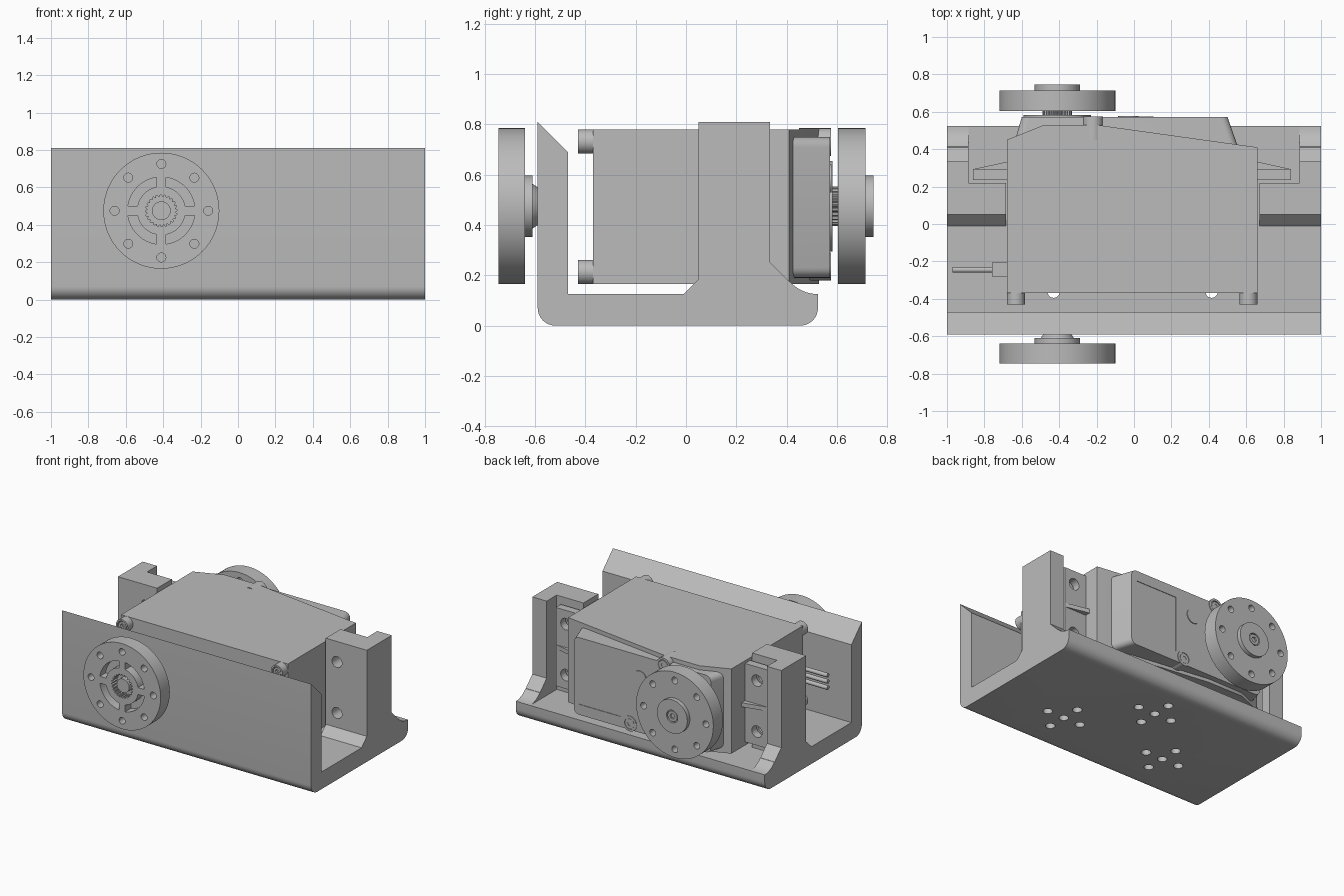
import bpy, bmesh, math
from mathutils import Vector

cube = bpy.data.objects.get("Cube")
if cube:
    bpy.data.objects.remove(cube, do_unlink=True)

grey = bpy.data.materials.new("plain grey")
grey.use_nodes = True
grey.diffuse_color = (0.5, 0.5, 0.5, 1)
grey.node_tree.nodes["Principled BSDF"].inputs["Base Color"].default_value = grey.diffuse_color
parts = []


def arc(cx, cy, r, start, end, n=8):
    angles = [math.radians(start + (end - start) * i / n) for i in range(n + 1)]
    return [(cx + r * math.cos(a), cy + r * math.sin(a)) for a in angles]


def circle(cx, cy, r, n=40):
    return arc(cx, cy, r, 0, 360, n)[:-1]


def rect(u0, u1, v0, v1):
    return [(u0, v0), (u1, v0), (u1, v1), (u0, v1)]


def star(cx, cy, r, depth, teeth):
    pts = []
    for i in range(teeth * 4):
        a = math.tau * i / (teeth * 4)
        rad = r if i % 4 < 2 else r - depth
        pts.append((cx + rad * math.cos(a), cy + rad * math.sin(a)))
    return pts


def prism(name, pts, axis, a, b, taper=1.0, keep=True):
    """Extrude a flat outline along an axis from a to b, scaling the far end."""
    cu = sum(p[0] for p in pts) / len(pts)
    cv = sum(p[1] for p in pts) / len(pts)

    def place(u, v, w):
        return {"X": (w, u, v), "Y": (u, w, v), "Z": (u, v, w)}[axis]

    bm = bmesh.new()
    near = [bm.verts.new(place(u, v, a)) for u, v in pts]
    far = [bm.verts.new(place(cu + (u - cu) * taper, cv + (v - cv) * taper, b)) for u, v in pts]
    bm.faces.new(near)
    bm.faces.new(far)
    for i in range(len(pts)):
        j = (i + 1) % len(pts)
        bm.faces.new((near[i], near[j], far[j], far[i]))
    bmesh.ops.recalc_face_normals(bm, faces=bm.faces)
    mesh = bpy.data.meshes.new(name)
    bm.to_mesh(mesh)
    bm.free()
    mesh.materials.append(grey)
    obj = bpy.data.objects.new(name, mesh)
    bpy.context.scene.collection.objects.link(obj)
    if keep:
        parts.append(obj)
    return obj


def cut(obj, pts, axis, a, b):
    """Subtract an extruded outline from a part."""
    tool = prism("cutter", pts, axis, a, b, keep=False)
    tool.hide_render = True
    mod = obj.modifiers.new("cut", "BOOLEAN")
    mod.operation = "DIFFERENCE"
    mod.solver = "EXACT"
    mod.object = tool
    bpy.context.view_layer.objects.active = obj
    bpy.ops.object.modifier_apply(modifier=mod.name)
    bpy.data.objects.remove(tool, do_unlink=True)


# Bracket: side outline swept across the width, opened up between the end posts
outline = [(-0.59, 0.81), (-0.47, 0.69), (-0.47, 0.125), (-0.01, 0.125), (0.05, 0.185),
           (0.05, 0.81), (0.335, 0.81), (0.335, 0.25), (0.41, 0.175)]
outline += arc(0.525, 0.275, 0.15, 222, 270)
outline += arc(0.455, 0.07, 0.07, 0, -90) + arc(-0.52, 0.07, 0.07, 270, 180)
bracket = prism("bracket", outline, "X", -1, 1)
cut(bracket, rect(-0.685, 0.67, -0.3, 0.8), "Z", 0.125, 1)
for x0, x1 in ((-0.885, -0.6), (0.6, 0.885)):
    cut(bracket, rect(x0, x1, 0.22, 0.8), "Z", 0.125, 1)
for cx, cy in ((-0.43, -0.225), (0.415, -0.225), (-0.01, 0.2)):
    for dx, dy in ((0, 0), (1, 0), (-1, 0), (0, 1), (0, -1)):
        cut(bracket, circle(cx + dx * 0.138, cy + dy * 0.138, 0.032, 20), "Z", -0.1, 0.3)
HOLE_Z = (0.29, 0.66)
for x in (-0.775, 0.76):
    for z in HOLE_Z:
        cut(bracket, circle(x, z, 0.04, 24), "Y", -0.05, 0.4)

# Motor case with a sloping rear edge
case = prism("motor_case", [(-0.68, -0.37), (0.66, -0.37), (0.66, 0.41), (-0.2, 0.53),
                            (-0.48, 0.53), (-0.68, 0.45)], "Z", 0.165, 0.78)

# Rear cover with rounded corners, a label recess and a round inset
cover = prism("rear_cover", [(-0.65, 0.4), (0.56, 0.4), (0.5, 0.572), (-0.6, 0.572)], "Z", 0.19, 0.75)
bm = bmesh.new()
bm.from_mesh(cover.data)
corners = []
for e in bm.edges:
    d = e.verts[1].co - e.verts[0].co
    if abs(d.y) > abs(d.x) and abs(d.z) < 0.001:
        corners.append(e)
bmesh.ops.bevel(bm, geom=corners, offset=0.04, segments=5, profile=0.5, affect="EDGES")
bm.to_mesh(cover.data)
bm.free()
cut(cover, rect(0.12, 0.46, 0.265, 0.675), "Y", 0.568, 0.7)
prism("round_plug", circle(-0.03, 0.585, 0.055), "Y", 0.56, 0.578)

# Cover screws with hexagonal sockets
for x, z in ((-0.22, 0.73), (0.05, 0.235)):
    boss = prism("cover_screw", circle(x, z, 0.055, 32), "Y", 0.45, 0.576)
    cut(boss, circle(x, z, 0.04, 32), "Y", 0.565, 0.7)
    head = prism("cover_screw_head", circle(x, z, 0.034, 24), "Y", 0.5, 0.574)
    cut(head, circle(x, z, 0.018, 6), "Y", 0.55, 0.7)

# Case screws at the four front corners
for x in (-0.632, 0.612):
    for z in (0.213, 0.732):
        post = prism("case_screw_post", circle(x, z, 0.048, 32), "Y", -0.43, -0.3)
        cut(post, circle(x, z, 0.036, 24), "Y", -0.5, -0.4)
        head = prism("case_screw_head", circle(x, z, 0.03, 24), "Y", -0.425, -0.38)
        cut(head, circle(x, z, 0.016, 6), "Y", -0.5, -0.405)

# Mounting ears with screw holes and a stiffening rib
for inner, outer, hole in ((-0.67, -0.86, -0.775), (0.65, 0.84, 0.76)):
    ear = prism("mounting_ear", rect(min(inner, outer), max(inner, outer), 0.19, 0.76), "Y", 0.235, 0.293)
    for z in HOLE_Z:
        cut(ear, circle(hole, z, 0.042, 24), "Y", 0.1, 0.4)
    prism("ear_rib", [(inner, 0.28), (inner, 0.335), (outer, 0.293), (outer, 0.28)], "Z", 0.46, 0.49)

# Cable outlet and three wires
prism("cable_outlet", rect(-0.28, -0.205, 0.41, 0.59), "X", -0.76, -0.66)
for z in (0.455, 0.5, 0.545):
    prism("wire", circle(-0.245, z, 0.015, 16), "X", -0.97, -0.7)

# Output side: bearing disc, toothed shaft and rear wheel
AX, AZ = -0.41, 0.475
prism("bearing_disc", circle(AX, AZ, 0.18, 64), "Y", 0.55, 0.582)
prism("toothed_shaft", star(AX, AZ, 0.078, 0.008, 24), "Y", 0.55, 0.62)
rear_wheel = prism("rear_wheel", circle(AX, AZ, 0.31, 96), "Y", 0.605, 0.715)
rear_hub = prism("rear_hub", circle(AX, AZ, 0.122, 64), "Y", 0.7, 0.745)
cut(rear_hub, circle(AX, AZ, 0.045, 32), "Y", 0.73, 0.8)
axle_screw = prism("axle_screw", circle(AX, AZ, 0.038, 32), "Y", 0.71, 0.742)
cut(axle_screw, circle(AX, AZ, 0.02, 6), "Y", 0.72, 0.8)

# Front wheel with curved slots, toothed socket and stub axle
front_wheel = prism("front_wheel", circle(AX, AZ, 0.31, 96), "Y", -0.745, -0.64)
for quarter in range(4):
    base = quarter * 90
    slot = arc(AX, AZ, 0.18, base + 8, base + 82, 14) + arc(AX, AZ, 0.13, base + 79, base + 11, 14)
    cut(front_wheel, slot, "Y", -0.8, -0.68)
cut(front_wheel, star(AX, AZ, 0.085, 0.01, 24), "Y", -0.8, -0.69)
socket = prism("socket_pin", circle(AX, AZ, 0.05, 32), "Y", -0.735, -0.66)
prism("front_flange", circle(AX, AZ, 0.122, 64), "Y", -0.645, -0.61)
prism("stub_axle", circle(AX, AZ, 0.09, 48), "Y", -0.612, -0.585, 0.8)

# Ring of holes through both wheels
for wheel, y0, y1 in ((rear_wheel, 0.5, 0.8), (front_wheel, -0.8, -0.6)):
    for u, v in circle(AX, AZ, 0.25, 8):
        cut(wheel, circle(u, v, 0.024, 20), "Y", y0, y1)

# Smooth the round surfaces, keep the edges sharp
bpy.ops.object.select_all(action="DESELECT")
for obj in parts:
    obj.select_set(True)
bpy.context.view_layer.objects.active = bracket
bpy.ops.object.shade_smooth_by_angle(angle=math.radians(30))
